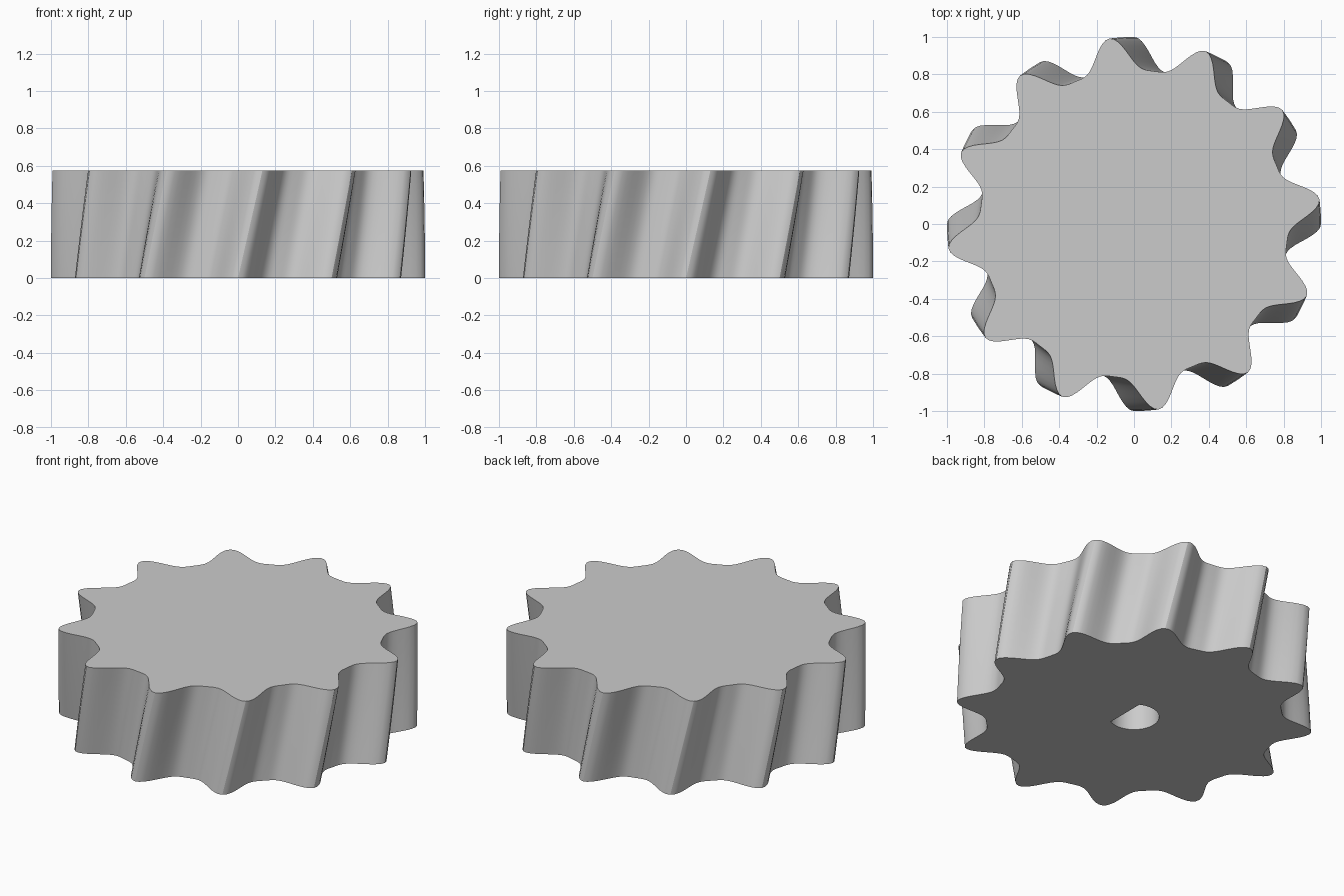
import bpy, bmesh, math

if "Cube" in bpy.data.objects:
    bpy.data.objects.remove(bpy.data.objects["Cube"], do_unlink=True)

TEETH = 12
HEIGHT = 0.575
TWIST = math.radians(7.5)
LAYERS = 8
STEPS = TEETH * 24
SHAFT_R, FLAT_X, HOLE_DEPTH = 0.14, 0.065, 0.45

grey = bpy.data.materials.new("plain_grey")
grey.use_nodes = True
colour = (0.6, 0.6, 0.6, 1)
grey.diffuse_color = colour
grey.node_tree.nodes["Principled BSDF"].inputs["Base Color"].default_value = colour


def tooth_radius(angle):
    """Rounded tooth tips with broader valleys."""
    p = TEETH * angle
    return 0.89 + 0.088 * math.cos(p) + 0.022 * math.cos(2 * p)


def loft(name, rings):
    """Join equal rings of points into a closed solid."""
    bm = bmesh.new()
    loops = [[bm.verts.new(p) for p in ring] for ring in rings]
    n = len(loops[0])
    for low, high in zip(loops, loops[1:]):
        for i in range(n):
            j = (i + 1) % n
            bm.faces.new((low[i], low[j], high[j], high[i]))
    bm.faces.new(loops[0][::-1])
    bm.faces.new(loops[-1])
    mesh = bpy.data.meshes.new(name)
    bm.to_mesh(mesh)
    bm.free()
    mesh.materials.append(grey)
    obj = bpy.data.objects.new(name, mesh)
    bpy.context.collection.objects.link(obj)
    return obj


# Helical gear body
def gear_ring(t):
    ring = []
    for i in range(STEPS):
        a = math.tau * i / STEPS
        r, b = tooth_radius(a), a + TWIST * t
        ring.append((r * math.cos(b), r * math.sin(b), HEIGHT * t))
    return ring


gear = loft("helical_gear", [gear_ring(k / LAYERS) for k in range(LAYERS + 1)])

# Blind D-shaped shaft hole in the underside, flat towards +x
start = math.acos(FLAT_X / SHAFT_R)
arc = [start + (math.tau - 2 * start) * i / 48 for i in range(49)]
cutter = loft("shaft_hole_cutter", [
    [(SHAFT_R * math.cos(a), SHAFT_R * math.sin(a), z) for a in arc]
    for z in (-0.1, HOLE_DEPTH)])
cutter.hide_render = True

cut = gear.modifiers.new("shaft_hole", "BOOLEAN")
cut.operation = "DIFFERENCE"
cut.solver = "EXACT"
cut.object = cutter

bpy.ops.object.select_all(action="DESELECT")
gear.select_set(True)
bpy.context.view_layer.objects.active = gear
bpy.ops.object.modifier_apply(modifier=cut.name)
bpy.data.objects.remove(cutter, do_unlink=True)
bpy.ops.object.shade_smooth_by_angle(angle=math.radians(30))
